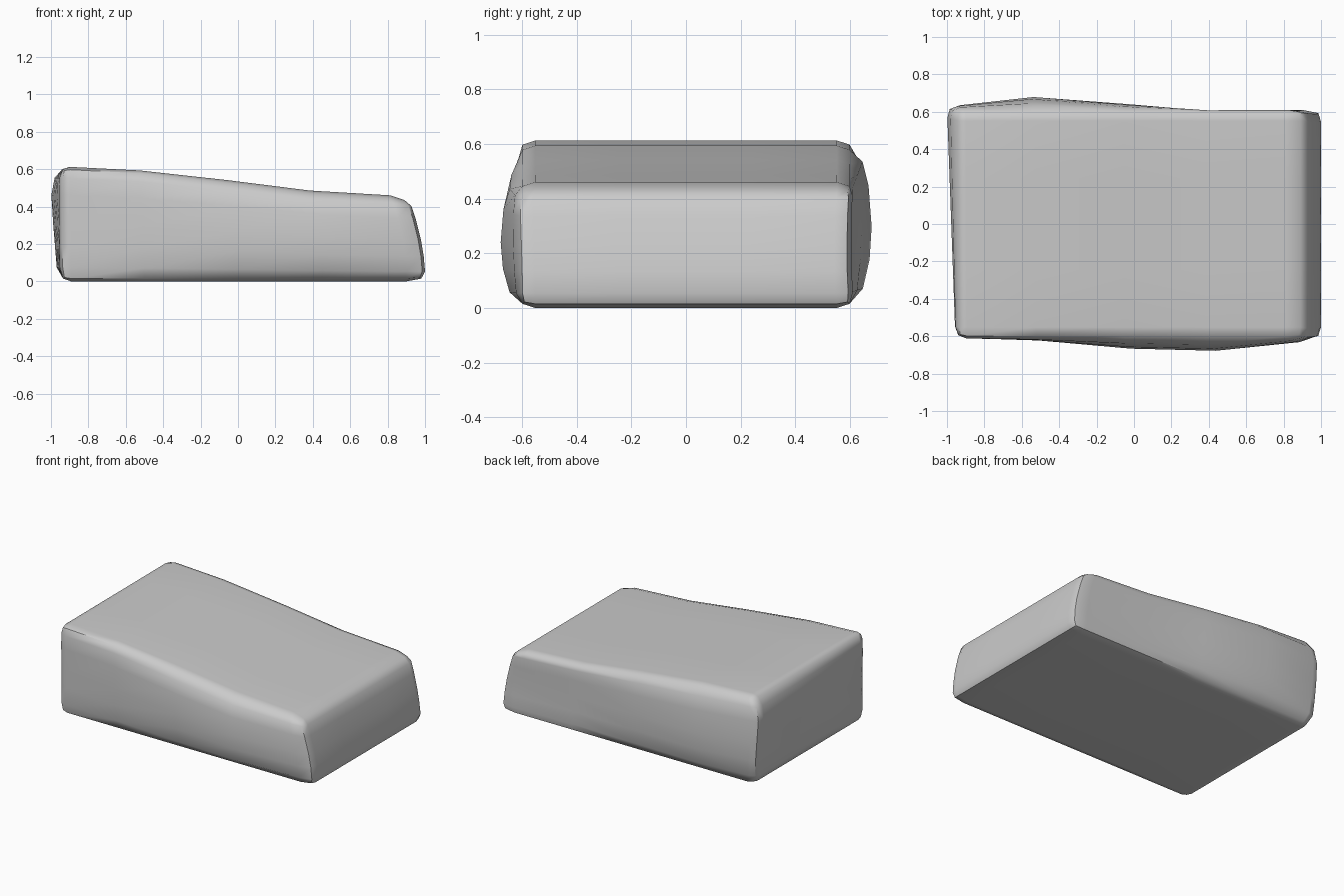
import bpy, bmesh, math

if "Cube" in bpy.data.objects:
    bpy.data.objects.remove(bpy.data.objects["Cube"])


def interp(t, pts):
    """Piecewise linear lookup."""
    if t <= pts[0][0]:
        return pts[0][1]
    for (a, b), (c, d) in zip(pts, pts[1:]):
        if t <= c:
            return b + (d - b) * (t - a) / (c - a)
    return pts[-1][1]


# Stations along length, width and height (fractions)
U = [0, .03, .23, .485, .72, .95, 1]
V = [0, .05, .3, .5, .7, .95, 1]
W = [0, .12, .3, .5, .75, .9, 1]
N = len(U) - 1

# Outlines of the faces
TOP = [(-.95, .615), (-.5, .592), (0, .535), (.43, .48), (.82, .46), (.92, .448)]
RIGHT = [(0, .995), (.12, 1.0), (.3, .993), (.5, .978), (.75, .95), (.9, .927), (1, .905)]
LEFT_BULGE = [(0, 0), (.12, .02), (.5, .04), (.75, .05), (.9, .032), (1, .005)]
SIDE_BULGE = [(0, 0), (.12, .5), (.3, .87), (.5, 1), (.75, .85), (.9, .5), (1, 0)]
FRONT = [(-.95, -.005), (-.5, .01), (0, .055), (.45, .065), (.9, .017), (1, 0)]
BACK = [(-.95, .02), (-.5, .07), (0, .025), (.45, -.015), (.9, -.007), (1, -.01)]


def place(i, j, k):
    u, v, w = U[i], V[j], W[k]
    left = -.95 - interp(w, LEFT_BULGE) * (.1 + .9 * v)
    x = left + (interp(w, RIGHT) - left) * u
    s = interp(w, SIDE_BULGE)
    front = -.613 - interp(x, FRONT) * s
    back = .613 + interp(x, BACK) * s
    y = front + (back - front) * v
    z = interp(x, TOP) * w
    # Pull edges and corners inward to round them
    ends = [(n == N) - (n == 0) for n in (i, j, k)]
    count = sum(map(abs, ends))
    if count >= 2:
        pull = .015 if count == 2 else .022
        x, y, z = (c - e * pull for c, e in zip((x, y, z), ends))
    return x, y, z


bm = bmesh.new()
verts = {}


def vert(key):
    if key not in verts:
        verts[key] = bm.verts.new(place(*key))
    return verts[key]


# Six gridded faces of the block
for axis in range(3):
    for side in (0, N):
        for a in range(N):
            for b in range(N):
                quad = []
                for p, q in ((a, b), (a + 1, b), (a + 1, b + 1), (a, b + 1)):
                    key = [p, q]
                    key.insert(axis, side)
                    quad.append(vert(tuple(key)))
                bm.faces.new(quad)
bmesh.ops.recalc_face_normals(bm, faces=bm.faces)

mesh = bpy.data.meshes.new("wedge_block")
bm.to_mesh(mesh)
bm.free()
block = bpy.data.objects.new("wedge_block", mesh)
bpy.context.collection.objects.link(block)
bpy.context.view_layer.objects.active = block
block.select_set(True)
bpy.ops.object.shade_smooth_by_angle(angle=math.radians(50))
block.modifiers.new("weighted_normals", 'WEIGHTED_NORMAL').keep_sharp = True
